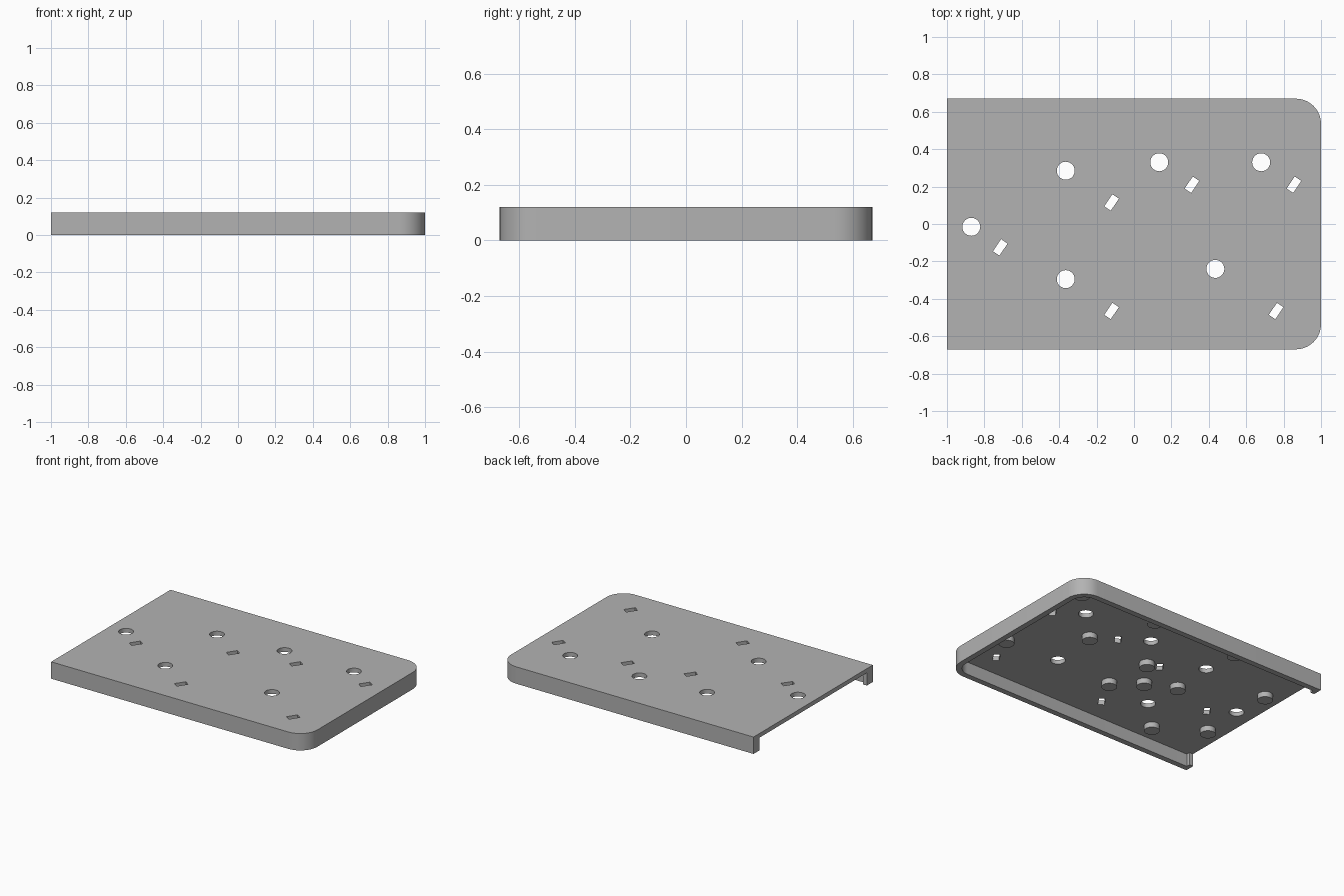
import bpy
import bmesh
from math import cos, sin, pi, radians

cube = bpy.data.objects.get("Cube")
if cube:
    bpy.data.objects.remove(cube, do_unlink=True)

HALF_X, HALF_Y, HEIGHT = 1.0, 0.67, 0.12
CORNER = 0.135
UNDERSIDE = 0.09
WALL, POST, POST_LENGTH = 0.04, 0.067, 0.03

grey = bpy.data.materials.new("grey plastic")
grey.use_nodes = True
grey.diffuse_color = (0.45, 0.45, 0.45, 1)
for node in grey.node_tree.nodes:
    if node.type == "BSDF_PRINCIPLED":
        node.inputs["Base Color"].default_value = grey.diffuse_color
        node.inputs["Roughness"].default_value = 0.6


def arc(x, y, radius, start, end, steps):
    angles = [radians(start + (end - start) * i / steps) for i in range(steps + 1)]
    return [(x + radius * cos(a), y + radius * sin(a)) for a in angles]


def circle(x, y, radius):
    return arc(x, y, radius, 0, 360, 40)[:-1]


def slot(x, y, length=0.078, width=0.042, angle=radians(56)):
    corners = [(-1, -1), (1, -1), (1, 1), (-1, 1)]
    c, s = cos(angle), sin(angle)
    return [(x + (i * length * c - j * width * s) / 2,
             y + (i * length * s + j * width * c) / 2) for i, j in corners]


def rounded_end(inset):
    """Closed right end of the outline, from the front side to the back side."""
    radius = CORNER - inset
    x, y = HALF_X - CORNER, HALF_Y - CORNER
    return arc(x, -y, radius, -90, 0, 12) + arc(x, y, radius, 0, 90, 12)


def slab(name, outlines, bottom, top):
    """Extrude closed outlines; inner outlines become holes."""
    curve = bpy.data.curves.new(name, "CURVE")
    curve.dimensions = "2D"
    curve.fill_mode = "BOTH"
    curve.extrude = (top - bottom) / 2
    for points in outlines:
        spline = curve.splines.new("POLY")
        spline.points.add(len(points) - 1)
        for p, (x, y) in zip(spline.points, points):
            p.co = (x, y, 0, 1)
        spline.use_cyclic_u = True
    obj = bpy.data.objects.new(name, curve)
    obj.location.z = (top + bottom) / 2
    bpy.context.collection.objects.link(obj)
    bpy.ops.object.select_all(action="DESELECT")
    obj.select_set(True)
    bpy.context.view_layer.objects.active = obj
    bpy.ops.object.convert(target="MESH")
    obj = bpy.context.view_layer.objects.active
    obj.name = name
    bm = bmesh.new()
    bm.from_mesh(obj.data)
    bmesh.ops.remove_doubles(bm, verts=bm.verts, dist=0.0001)
    bmesh.ops.recalc_face_normals(bm, faces=bm.faces)
    bm.to_mesh(obj.data)
    bm.free()
    obj.data.materials.clear()
    obj.data.materials.append(grey)
    bpy.ops.object.shade_smooth_by_angle(angle=radians(30))
    return obj


# Round holes, each with the offset of its pair of pegs
stations = [
    ((-0.87, -0.015), (0, 0.285)),
    ((-0.365, 0.285), (0, 0.285)),
    ((0.135, 0.33), (0.16, 0.23)),
    ((0.68, 0.33), (0.2, 0.2)),
    ((-0.365, -0.295), (0.2, 0.2)),
    ((0.435, -0.24), (0.43, 0)),
]
# Slanted slots
slots = [(-0.715, -0.125), (-0.12, 0.115), (0.31, 0.21),
         (0.855, 0.21), (-0.12, -0.465), (0.76, -0.465)]

# Top plate with its holes
outline = [(-HALF_X, -HALF_Y)] + rounded_end(0) + [(-HALF_X, HALF_Y)]
holes = [circle(x, y, 0.048) for (x, y), _ in stations]
slab("top_plate", [outline] + holes + [slot(x, y) for x, y in slots], UNDERSIDE, HEIGHT)

# Rim around three sides, thickened into a post at each open end
step = [(-HALF_X, HALF_Y - POST), (-HALF_X + POST_LENGTH, HALF_Y - POST),
        (-HALF_X + POST_LENGTH, HALF_Y - WALL)]
inner = step + rounded_end(WALL)[::-1] + [(x, -y) for x, y in step[::-1]]
slab("rim_wall", [outline + inner], 0, UNDERSIDE)

# Pegs under the plate
for n, ((x, y), (dx, dy)) in enumerate(stations, 1):
    for side, sign in (("a", 1), ("b", -1)):
        peg = circle(x + sign * dx, y + sign * dy, 0.05)
        slab(f"peg_{n}{side}", [peg], UNDERSIDE - 0.038, UNDERSIDE)
